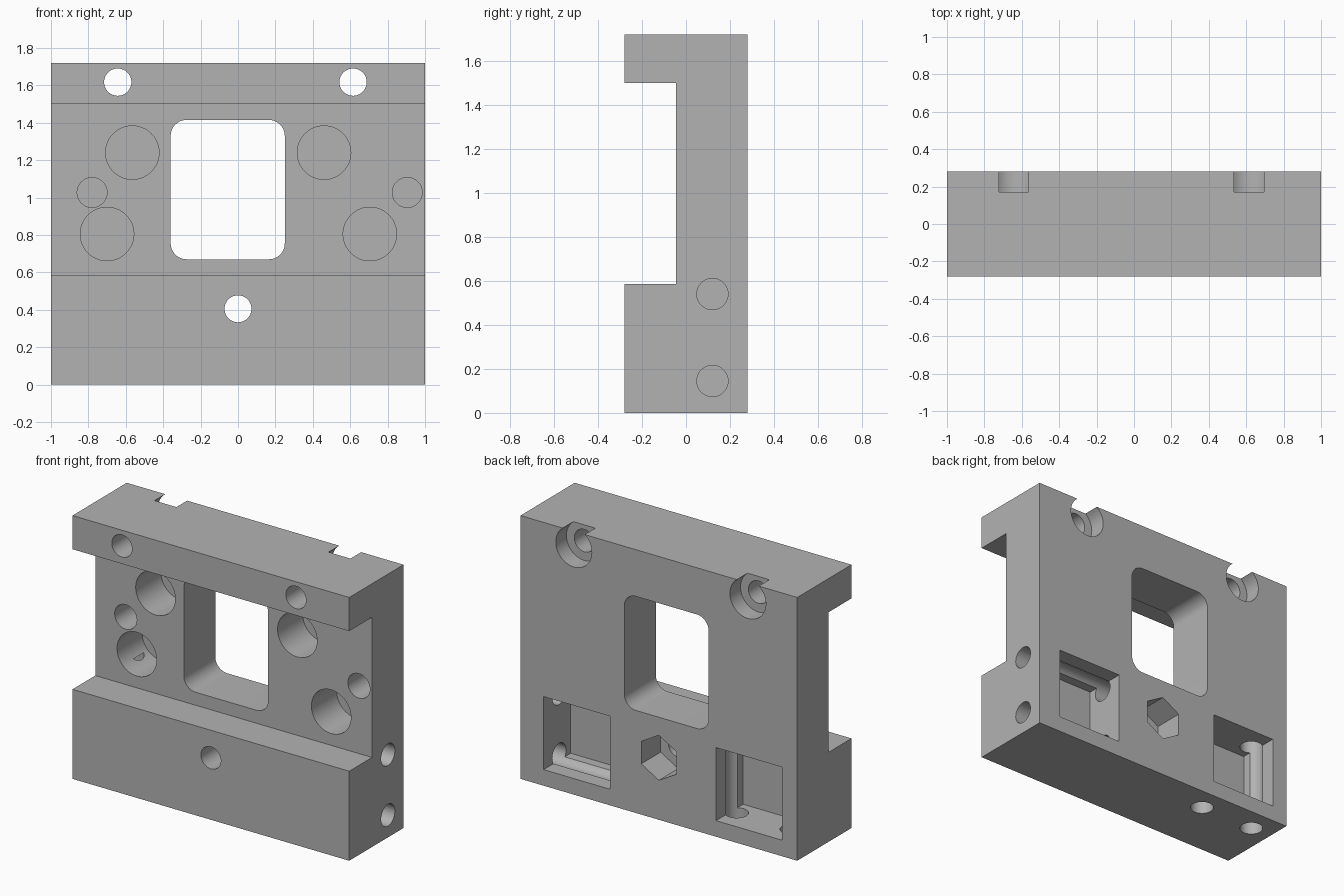
import bpy, bmesh, math
from mathutils import Matrix, Vector

old = bpy.data.objects.get("Cube")
if old:
    bpy.data.objects.remove(old)

BACK, CHANNEL, OVER = 0.28, -0.045, 0.1
cutters = []

grey = bpy.data.materials.new("plain grey")
grey.use_nodes = True
colour = (0.45, 0.45, 0.45, 1)
grey.diffuse_color = colour
grey.node_tree.nodes["Principled BSDF"].inputs["Base Color"].default_value = colour


def make_object(name, bm):
    bmesh.ops.recalc_face_normals(bm, faces=bm.faces)
    mesh = bpy.data.meshes.new(name)
    bm.to_mesh(mesh)
    bm.free()
    mesh.materials.append(grey)
    obj = bpy.data.objects.new(name, mesh)
    bpy.context.collection.objects.link(obj)
    return obj


def prism(name, outline, start, offset):
    """Extrude a closed outline along an offset."""
    bm = bmesh.new()
    face = bm.faces.new([bm.verts.new(p) for p in outline])
    moved = bmesh.ops.extrude_face_region(bm, geom=[face], use_keep_orig=True)
    verts = [v for v in moved["geom"] if isinstance(v, bmesh.types.BMVert)]
    bmesh.ops.translate(bm, verts=verts, vec=offset)
    bmesh.ops.translate(bm, verts=bm.verts, vec=start)
    return make_object(name, bm)


def bore(name, start, end, radius, sides=64):
    """Round or many-sided cutter between two points."""
    a, b = Vector(start), Vector(end)
    turn = (b - a).to_track_quat('Z', 'Y').to_matrix().to_4x4()
    bm = bmesh.new()
    bmesh.ops.create_cone(bm, cap_ends=True, segments=sides, radius1=radius,
                          radius2=radius, depth=(b - a).length,
                          matrix=Matrix.Translation((a + b) / 2) @ turn)
    cutters.append(make_object(name, bm))


def pocket(name, x0, x1, z0, z1, y0, y1, radius=0):
    """Rectangular cutter along y, with optional rounded corners."""
    pts = []
    corners = [(x1 - radius, z1 - radius), (x0 + radius, z1 - radius),
               (x0 + radius, z0 + radius), (x1 - radius, z0 + radius)]
    for i, (x, z) in enumerate(corners):
        for k in range(13 if radius else 1):
            a = math.pi / 2 * (i + k / 12)
            pts.append((x + radius * math.cos(a), 0, z + radius * math.sin(a)))
    cutters.append(prism(name, pts, (0, y0, 0), (0, y1 - y0, 0)))


# Block with the wide front channel
profile = [(-BACK, 0), (BACK, 0), (BACK, 1.72), (-BACK, 1.72),
           (-BACK, 1.5), (CHANNEL, 1.5), (CHANNEL, 0.585), (-BACK, 0.585)]
block = prism("mounting_block", [(0, y, z) for y, z in profile], (-1, 0, 0), (2, 0, 0))

# Central window
pocket("window", -0.36, 0.25, 0.67, 1.415, -0.5, 0.5, 0.085)

# Upper screw holes with counterbores open to the top
for x in (-0.643, 0.615):
    bore("screw_hole", (x, -0.5, 1.617), (x, 0.5, 1.617), 0.073)
    bore("counterbore", (x, 0.17, 1.617), (x, BACK + OVER, 1.617), 0.13)

# Lower screw hole with hexagonal nut recess
bore("lower_screw_hole", (0, -0.5, 0.405), (0, 0.5, 0.405), 0.072)
hexagon = [(0.147 * math.sin(i * math.pi / 3), 0, 0.147 * math.cos(i * math.pi / 3))
           for i in range(6)]
cutters.append(prism("nut_recess", hexagon, (0, 0.08, 0.405), (0, 0.3, 0)))

# Blind holes in the channel floor
for x, z in ((-0.565, 1.24), (0.46, 1.24), (-0.7, 0.805), (0.705, 0.805)):
    bore("large_blind_hole", (x, CHANNEL - OVER, z), (x, 0.215, z), 0.143)
for x in (-0.78, 0.905):
    bore("small_blind_hole", (x, CHANNEL - OVER, 1.027), (x, 0.2, 1.027), 0.08)

# Square rear pockets, each crossed by two rod holes
pocket("left_pocket", 0.355, 0.833, 0.105, 0.582, 0, BACK + OVER)
pocket("right_pocket", -0.89, -0.413, 0.105, 0.582, 0, BACK + OVER)
for z in (0.145, 0.54):
    bore("side_rod_hole", (1 + OVER, 0.12, z), (0.235, 0.12, z), 0.071)
for x in (-0.85, -0.45):
    bore("bottom_rod_hole", (x, 0.12, -OVER), (x, 0.12, 0.705), 0.071)

# Cut everything out of the block
for cutter in cutters:
    cut = block.modifiers.new(cutter.name, 'BOOLEAN')
    cut.operation, cut.solver, cut.object = 'DIFFERENCE', 'EXACT', cutter
    cutter.hide_render = True
bpy.context.view_layer.update()
result = bpy.data.meshes.new_from_object(
    block.evaluated_get(bpy.context.evaluated_depsgraph_get()))
block.modifiers.clear()
block.data = result
for cutter in cutters:
    bpy.data.objects.remove(cutter)

# One material and smooth bores
result.materials.clear()
result.materials.append(grey)
for p in result.polygons:
    p.material_index = 0
bpy.ops.object.select_all(action='DESELECT')
block.select_set(True)
bpy.context.view_layer.objects.active = block
bpy.ops.object.shade_smooth_by_angle(angle=math.radians(30))
